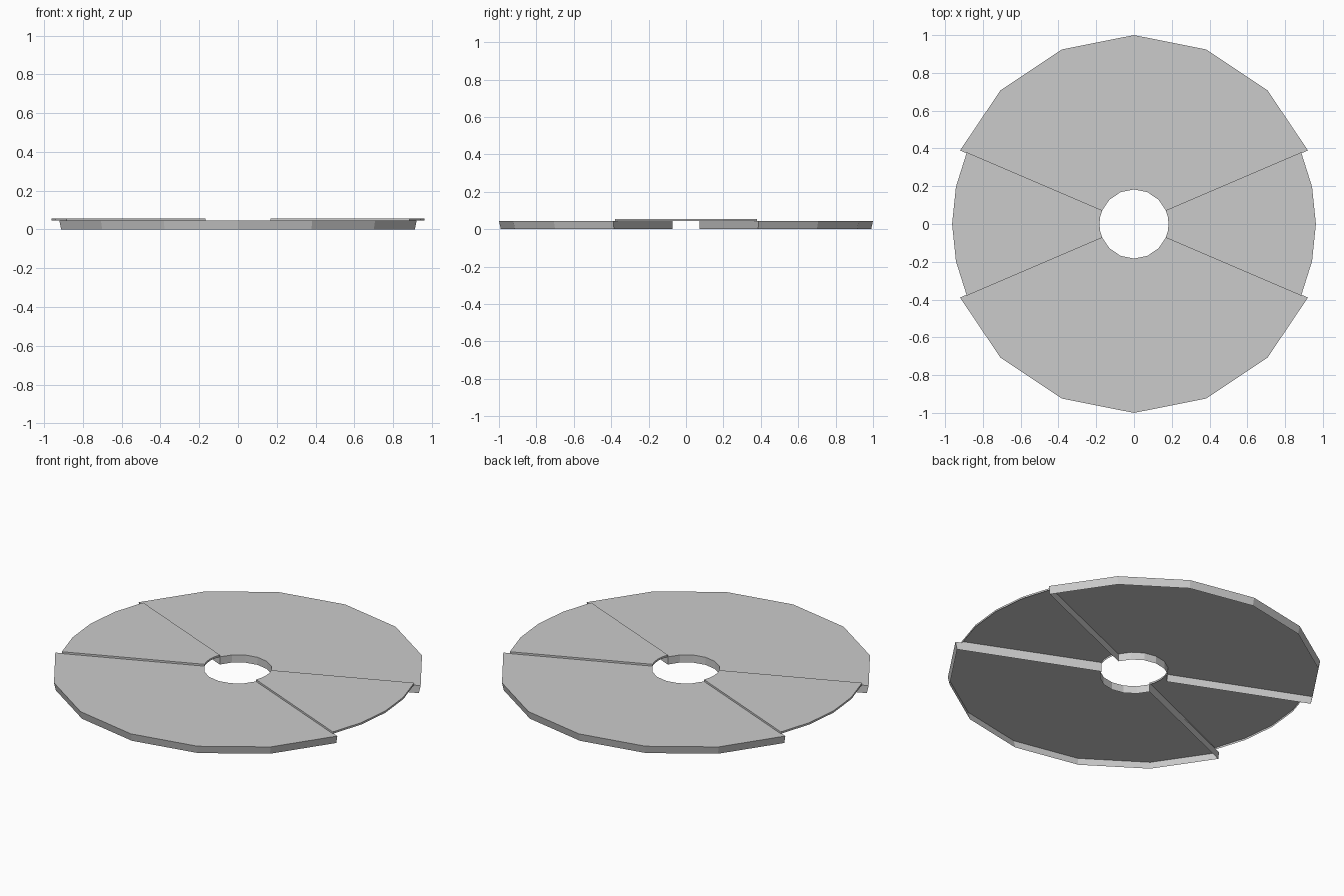
import bpy, bmesh, math

if "Cube" in bpy.data.objects:
    bpy.data.objects.remove(bpy.data.objects["Cube"])

HOLE = 0.183


def ring(radius, angles, z, scale=1.0):
    return [(radius * scale * math.cos(math.radians(a)),
             radius * scale * math.sin(math.radians(a)), z) for a in angles]


def sector(name, outer_r, angles, z_top, z_bottom, taper, turn):
    """Annular sector: a top sheet with a hanging skirt, open underneath."""
    angles = [a + turn for a in angles]
    bm = bmesh.new()

    def verts(r, z, s=1.0):
        return [bm.verts.new(p) for p in ring(r, angles, z, s)]

    ot, it = verts(outer_r, z_top), verts(HOLE, z_top)
    ob, ib = verts(outer_r, z_bottom, taper), verts(HOLE, z_bottom)
    # top sheet
    for i in range(len(angles) - 1):
        bm.faces.new((it[i], ot[i], ot[i + 1], it[i + 1]))
    # skirt around the whole outline
    top, bottom = ot + it[::-1], ob + ib[::-1]
    n = len(top)
    for i in range(n):
        j = (i + 1) % n
        bm.faces.new((top[i], bottom[i], bottom[j], top[j]))
    mesh = bpy.data.meshes.new(name)
    bm.to_mesh(mesh)
    bm.free()
    obj = bpy.data.objects.new(name, mesh)
    bpy.context.collection.objects.link(obj)
    return obj


# wide thick sectors, front and back
wide = [-67.1, -45, -22.5, 0, 22.5, 45, 67.1]
for label, turn in (("back", 90), ("front", -90)):
    sector(label + "_thick_sector", 1.0, wide, 0.045, 0.0, 0.99, turn)

# narrow thin raised sectors, left and right
narrow = [-23.2, -11.8, 0, 11.8, 23.2]
for label, turn in (("right", 0), ("left", 180)):
    sector(label + "_thin_sector", 0.963, narrow, 0.056, 0.045, 1.0, turn)
